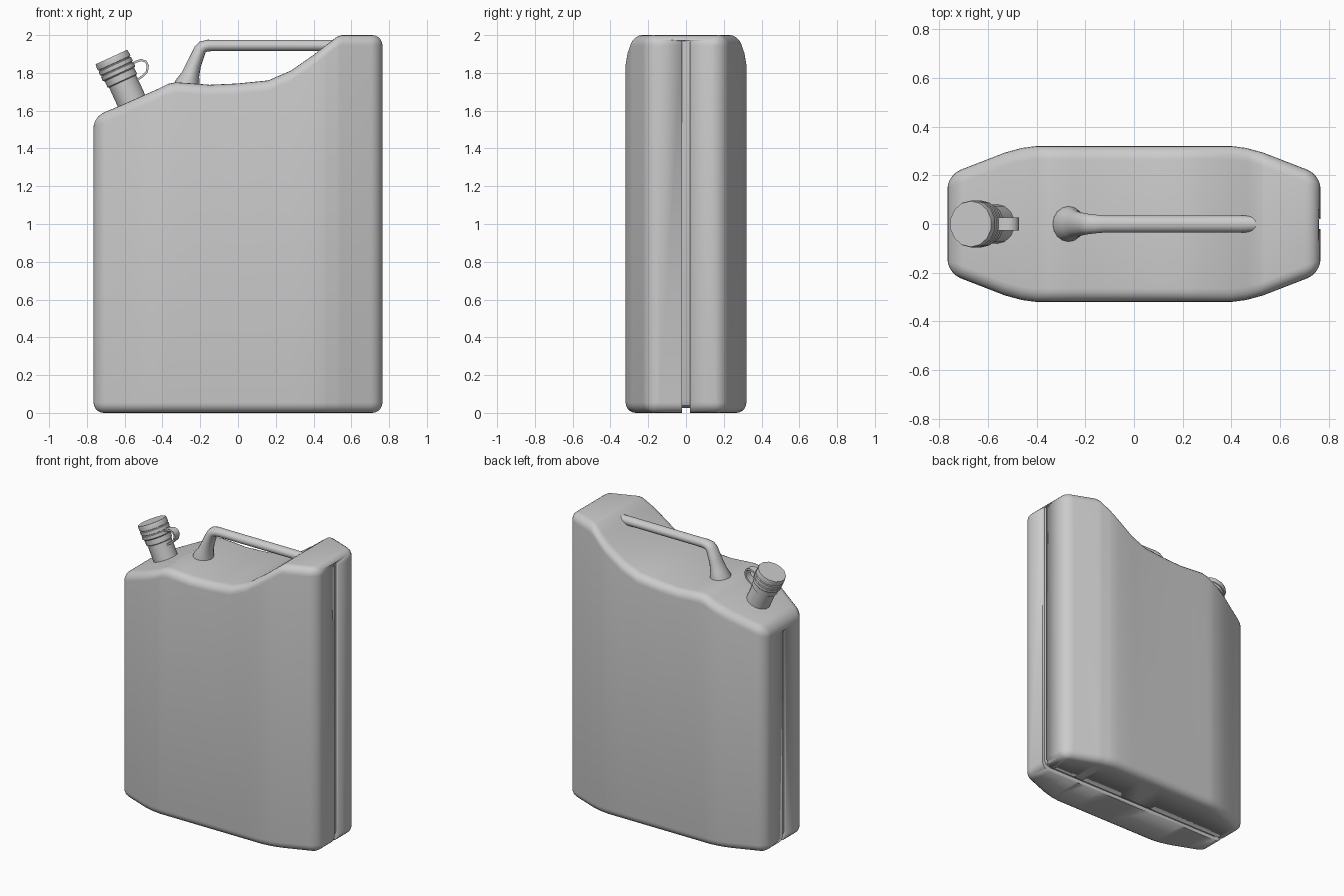
import bpy, bmesh, math
from mathutils import Vector, Matrix

if "Cube" in bpy.data.objects:
    bpy.data.objects.remove(bpy.data.objects["Cube"])

HALF, R = 0.765, 0.055


def loft(name, rings, closed_path=False, angle=35):
    """Skin a list of equal-sized rings, capping both ends."""
    bm = bmesh.new()
    rows = [[bm.verts.new(p) for p in ring] for ring in rings]
    n = len(rows[0])
    for a, b in zip(rows, rows[1:]):
        for i in range(n):
            bm.faces.new((a[i], a[(i + 1) % n], b[(i + 1) % n], b[i]))
    bm.faces.new(rows[0])
    bm.faces.new(rows[-1])
    bmesh.ops.recalc_face_normals(bm, faces=bm.faces)
    me = bpy.data.meshes.new(name)
    bm.to_mesh(me)
    bm.free()
    ob = bpy.data.objects.new(name, me)
    bpy.context.collection.objects.link(ob)
    bpy.ops.object.select_all(action='DESELECT')
    ob.select_set(True)
    bpy.context.view_layer.objects.active = ob
    bpy.ops.object.shade_smooth_by_angle(angle=math.radians(angle))
    return ob


def interp(table, x):
    for (x0, v0), (x1, v1) in zip(table, table[1:]):
        if x <= x1:
            return v0 + (v1 - v0) * (x - x0) / (x1 - x0)
    return table[-1][1]


# Body: shoulder height and half width along x
TOP = [(-HALF, 1.567), (-0.62, 1.628), (-0.42, 1.717), (-0.37, 1.742), (-0.33, 1.75),
       (-0.25, 1.745), (-0.15, 1.737), (0.0, 1.744), (0.16, 1.76), (0.28, 1.812),
       (0.40, 1.895), (0.47, 1.95), (0.525, 1.992), (0.55, 2.0), (HALF, 2.0)]
WIDTH = [(0, 0.32), (0.40, 0.32), (0.46, 0.312), (0.53, 0.293), (0.70, 0.227), (HALF, 0.203)]


def section(x, inset):
    w = interp(WIDTH, abs(x)) - inset
    z0, z1 = inset, interp(TOP, x) - inset
    r = max(R - inset, 0.006)
    pts = []
    for k, (cy, cz) in enumerate([(w - r, z1 - r), (r - w, z1 - r), (r - w, z0 + r), (w - r, z0 + r)]):
        for s in range(6):
            a = math.pi / 2 * (k + s / 5)
            pts.append((x, cy + r * math.cos(a), cz + r * math.sin(a)))
    return pts


xs = {x for x, _ in TOP} | {s * x for x, _ in WIDTH for s in (1, -1)}
stations = [(x, 0.0) for x in xs if abs(x) < HALF - R - 0.001]
for s in (1, -1):
    for k in range(6):
        a = math.pi / 2 * k / 5
        stations.append((s * (HALF - R + R * math.sin(a)), R * (1 - math.cos(a))))
body = loft("can_body", [section(x, i) for x, i in sorted(stations)])

# Seam groove running down both ends and under the base
D, C = 0.018, 0.045
xi, zi = HALF - D, 0.026
outline = [(-1, 1.5), (-1, -0.2), (1, -0.2), (1, 1.97), (xi, 1.97), (xi, zi + C), (xi - 0.013, zi + 0.013),
           (xi - C, zi), (C - xi, zi), (0.013 - xi, zi + 0.013), (-xi, zi + C), (-xi, 1.5)]
cutter = loft("groove_cutter", [[(x, y, z) for x, z in outline] for y in (-0.021, 0.021)])
cutter.hide_render = True
cutter.hide_set(True)
groove = body.modifiers.new("seam_groove", 'BOOLEAN')
groove.operation = 'DIFFERENCE'
groove.solver = 'EXACT'
groove.object = cutter

# Handle: x, z, half thickness, half width, section tilt (degrees)
HANDLE = [(-0.272, 1.70, 0.07, 0.076, 0), (-0.268, 1.755, 0.064, 0.072, 4), (-0.252, 1.79, 0.048, 0.062, 14),
          (-0.235, 1.84, 0.039, 0.052, 20), (-0.200, 1.925, 0.033, 0.044, 28),
          (-0.182, 1.939, 0.034, 0.041, 50), (-0.155, 1.945, 0.031, 0.038, 80),
          (-0.12, 1.945, 0.030, 0.035, 90), (0.44, 1.945, 0.030, 0.035, 90), (0.53, 1.945, 0.028, 0.030, 90)]
rings = []
for x, z, t, w, tilt in HANDLE:
    c, s = math.cos(math.radians(tilt)), math.sin(math.radians(tilt))
    ring = []
    for k in range(16):
        a = 2 * math.pi * k / 16
        u = t * math.cos(a)
        ring.append((x + u * c, w * math.sin(a), z - u * s))
    rings.append(ring)
loft("handle", rings, angle=50)

# Tilted spout and ribbed cap
AXIS = Matrix.Translation((-0.565, 0, 1.655)) @ Matrix.Rotation(-0.43, 4, 'Y')


def lathe(name, profile, sides=14):
    rings = [[AXIS @ Vector((r * math.cos(2 * math.pi * (k + 0.5) / sides),
                             r * math.sin(2 * math.pi * (k + 0.5) / sides), h)) for k in range(sides)]
             for r, h in profile]
    return loft(name, rings, angle=30)


lathe("spout", [(0.081, -0.08), (0.081, 0.11), (0.088, 0.115), (0.088, 0.16)])
cap = [(0.089, 0.15)]
for k in range(3):
    h = 0.157 + k * 0.03
    cap += [(0.097, h), (0.097, h + 0.021), (0.091, h + 0.024), (0.091, h + 0.028)]
lathe("cap", cap[:-2] + [(0.094, 0.252)])

# Cap strap: flat band looped beside the neck
LOOP = [(-0.575, 1.84), (-0.545, 1.857), (-0.513, 1.868), (-0.488, 1.86), (-0.477, 1.838),
        (-0.483, 1.806), (-0.505, 1.782), (-0.56, 1.745)]
rings = []
for i, (x, z) in enumerate(LOOP):
    a, b = LOOP[max(i - 1, 0)], LOOP[min(i + 1, len(LOOP) - 1)]
    d = Vector((b[0] - a[0], 0, b[1] - a[1])).normalized()
    n = Vector((-d.z, 0, d.x)) * 0.006
    p, y = Vector((x, 0, z)), Vector((0, 0.026, 0))
    rings.append([p + n + y, p + n - y, p - n - y, p - n + y])
loft("cap_strap", rings, angle=50)
